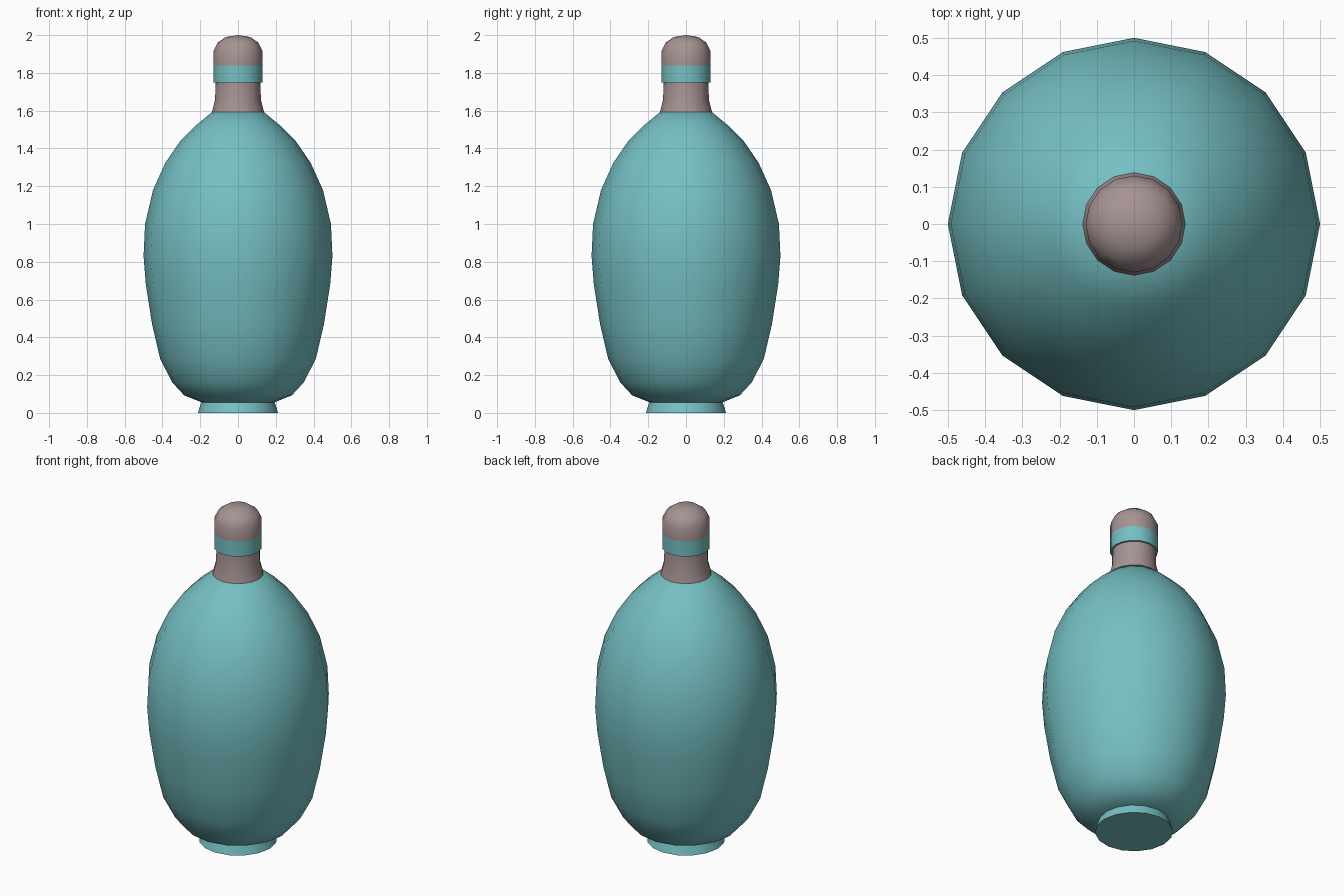
import bpy, bmesh, math

if "Cube" in bpy.data.objects:
    bpy.data.objects.remove(bpy.data.objects["Cube"])

SIDES = 16


def material(name, rgb):
    m = bpy.data.materials.new(name)
    m.diffuse_color = (*rgb, 1.0)
    m.use_nodes = True
    m.node_tree.nodes["Principled BSDF"].inputs["Base Color"].default_value = m.diffuse_color
    return m


teal = material("teal glaze", (0.178, 0.525, 0.545))
pink = material("dusty pink", (0.385, 0.292, 0.292))


def lathe(name, profile, mat, angle=40):
    """Spin an (r, z) profile, bottom to top, into a closed solid."""
    bm = bmesh.new()
    rings = []
    for r, z in profile:
        if r == 0:
            rings.append([bm.verts.new((0, 0, z))] * SIDES)
        else:
            rings.append([bm.verts.new((r * math.cos(2 * math.pi * i / SIDES),
                                        r * math.sin(2 * math.pi * i / SIDES), z))
                          for i in range(SIDES)])
    for a, b in zip(rings, rings[1:]):
        for i in range(SIDES):
            j = (i + 1) % SIDES
            quad = [a[i], a[j], b[j], b[i]]
            bm.faces.new(list(dict.fromkeys(quad)))
    # flat caps on open ends
    if profile[0][0] > 0:
        bm.faces.new(rings[0][::-1])
    if profile[-1][0] > 0:
        bm.faces.new(rings[-1])
    mesh = bpy.data.meshes.new(name)
    bm.to_mesh(mesh)
    bm.free()
    mesh.materials.append(mat)
    ob = bpy.data.objects.new(name, mesh)
    bpy.context.collection.objects.link(ob)
    bpy.ops.object.select_all(action='DESELECT')
    ob.select_set(True)
    bpy.context.view_layer.objects.active = ob
    bpy.ops.object.shade_smooth_by_angle(angle=math.radians(angle))
    return ob


# flared foot ring
lathe("foot", [(0.212, 0), (0.195, 0.055)], teal)

# egg-shaped bottle body
lathe("body", [(0.19, 0.055), (0.285, 0.093), (0.347, 0.16), (0.412, 0.285),
               (0.455, 0.47), (0.488, 0.68), (0.5, 0.83), (0.492, 1.0),
               (0.45, 1.18), (0.384, 1.325), (0.305, 1.44), (0.225, 1.52),
               (0.138, 1.592)], teal, 50)

# neck
lathe("neck", [(0.138, 1.592), (0.121, 1.66), (0.119, 1.75)], pink)

# coloured collar band
lathe("collar_band", [(0.13, 1.75), (0.13, 1.84)], teal)

# domed stopper
lathe("stopper", [(0.13, 1.84), (0.13, 1.915), (0.108, 1.96),
                  (0.065, 1.99), (0, 2.0)], pink, 60)
